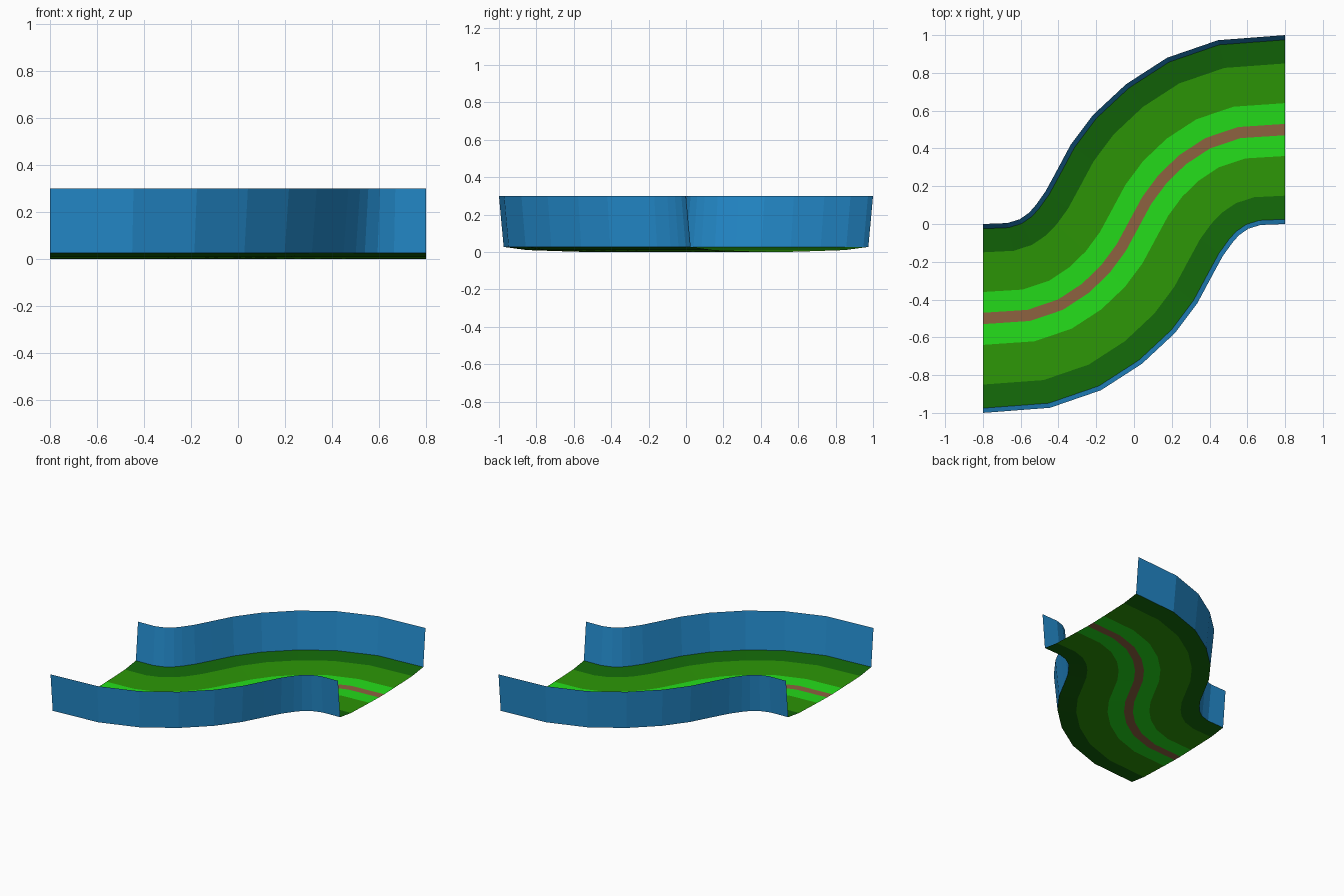
import bpy
from mathutils import Vector

if "Cube" in bpy.data.objects:
    bpy.data.objects.remove(bpy.data.objects["Cube"])

# One bank edge of the S bend, start to end; the other bank is its half-turn copy
EDGE = [Vector(p) for p in (
    (-.8, 0), (-.67, .005), (-.605, .025), (-.555, .06), (-.52, .10),
    (-.47, .17), (-.41, .28), (-.335, .42), (-.217, .577), (-.042, .74),
    (.175, .88), (.445, .973), (.8, 1))]
OTHER = [-p for p in reversed(EDGE)]


def material(name, rgb):
    m = bpy.data.materials.new(name)
    m.diffuse_color = (*[(c / 255) ** 2.2 for c in rgb], 1)
    m.use_nodes = True
    m.node_tree.nodes["Principled BSDF"].inputs["Base Color"].default_value = m.diffuse_color
    return m


def strip(name, profile, mat):
    """Sweep a (side offset, height) profile along the bend; offset runs -0.5 to 0.5."""
    n = len(profile)
    verts = []
    for a, b in zip(OTHER, EDGE):
        for s, z in profile:
            p = a.lerp(b, s + .5)
            verts.append((p.x, p.y, z))
    faces = [(i * n + j, (i + 1) * n + j, (i + 1) * n + j + 1, i * n + j + 1)
             for i in range(len(EDGE) - 1) for j in range(n - 1)]
    mesh = bpy.data.meshes.new(name)
    mesh.from_pydata(verts, [], faces)
    mesh.materials.append(mat)
    ob = bpy.data.objects.new(name, mesh)
    bpy.context.collection.objects.link(ob)


blue = material("wall_blue", (41, 140, 206))
dark = material("dark_green", (26, 103, 17))
mid = material("mid_green", (48, 148, 15))
bright = material("bright_green", (41, 219, 32))
brown = material("brown", (140, 98, 66))

# Centre line and the inner lane
strip("centre_line", [(-.03, 0), (.03, 0)], brown)
for side, label in ((1, "left"), (-1, "right")):
    # Floor bands rising towards the bank, then the leaning side wall
    for part, profile, mat in (
            ("inner_lane", [(.03, 0), (.14, .003)], bright),
            ("outer_lane", [(.14, .003), (.35, .01)], mid),
            ("verge", [(.35, .01), (.475, .027)], dark),
            ("side_wall", [(.475, .027), (.5, .3)], blue)):
        pts = [(s * side, z) for s, z in profile]
        strip(f"{label}_{part}", pts if side > 0 else pts[::-1], mat)
